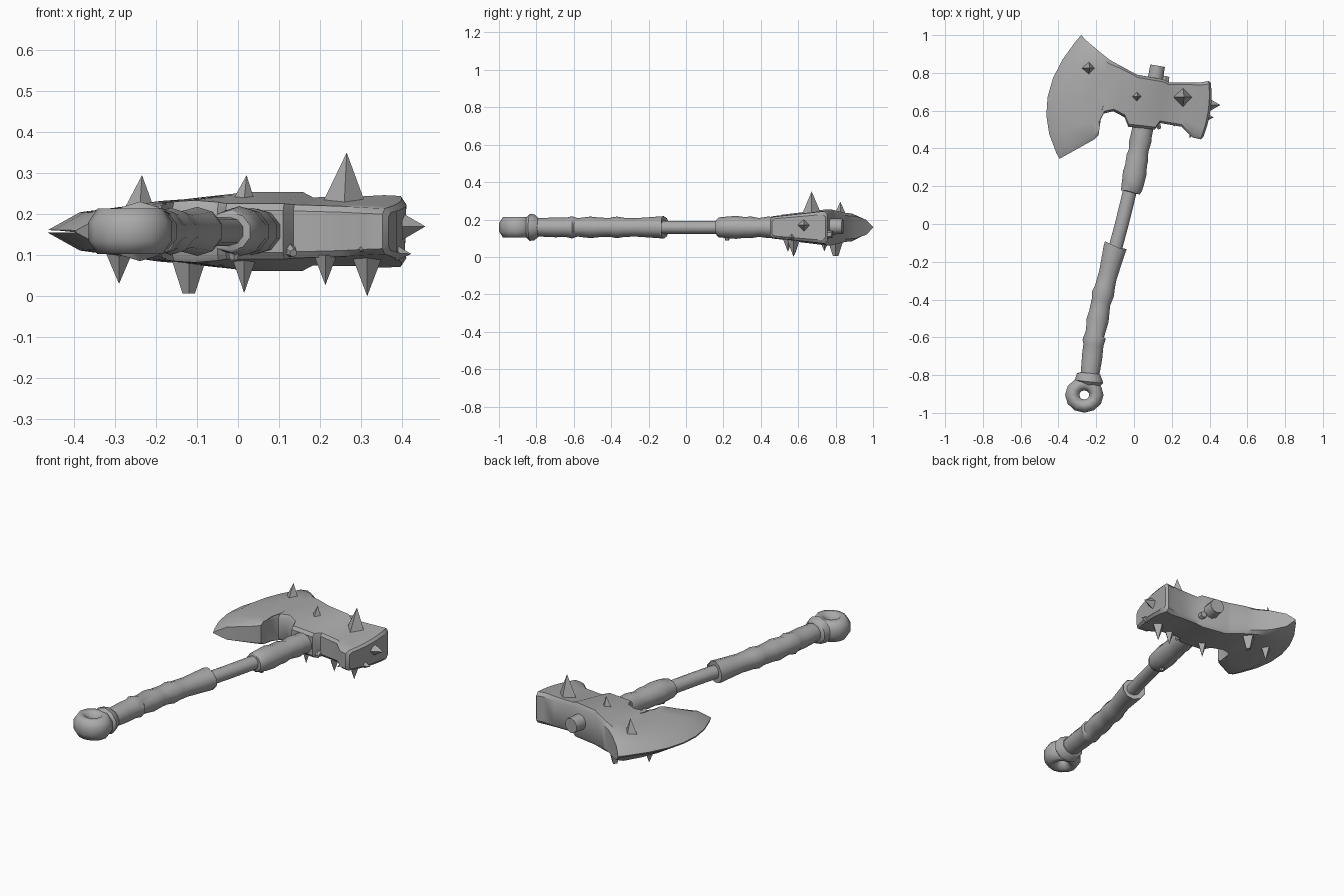
import bpy, bmesh, math
from mathutils import Vector, Matrix

if "Cube" in bpy.data.objects:
    bpy.data.objects.remove(bpy.data.objects["Cube"])

ZC = 0.158
grey = bpy.data.materials.new("plain grey")
grey.diffuse_color = (0.4, 0.4, 0.4, 1)
grey.use_nodes = True
grey.node_tree.nodes["Principled BSDF"].inputs["Base Color"].default_value = grey.diffuse_color


def finish(name, bm, angle=40):
    bmesh.ops.recalc_face_normals(bm, faces=bm.faces)
    me = bpy.data.meshes.new(name)
    bm.to_mesh(me)
    bm.free()
    me.materials.append(grey)
    ob = bpy.data.objects.new(name, me)
    bpy.context.collection.objects.link(ob)
    bpy.ops.object.select_all(action='DESELECT')
    ob.select_set(True)
    bpy.context.view_layer.objects.active = ob
    if angle:
        bpy.ops.object.shade_smooth_by_angle(angle=math.radians(angle))
    return ob


def skin(bm, rings):
    """Join closed rings of points into a capped tube."""
    vs = [[bm.verts.new(p) for p in r] for r in rings]
    n = len(vs[0])
    for a, b in zip(vs, vs[1:]):
        for i in range(n):
            j = (i + 1) % n
            bm.faces.new((a[i], a[j], b[j], b[i]))
    bm.faces.new(vs[0])
    bm.faces.new(vs[-1])


# Handle centre line: (y, x)
AXIS = [(-0.92, -0.262), (-0.82, -0.235), (-0.6, -0.21), (-0.4, -0.172),
        (-0.125, -0.1), (0.18, -0.013), (0.5, 0.045), (0.7, 0.08)]


def axis_x(y):
    for (y0, x0), (y1, x1) in zip(AXIS, AXIS[1:]):
        if y <= y1:
            return x0 + (x1 - x0) * (y - y0) / (y1 - y0)
    return AXIS[-1][1]


def tube(name, rows, sides=10):
    """Round bar along the handle from (y, radius) rows."""
    bm, rings = bmesh.new(), []
    for k, (y, r) in enumerate(rows):
        c = Vector((axis_x(y), y, ZC))
        d = Vector((axis_x(y + .02) - axis_x(y - .02), .04, 0)).normalized()
        side = Vector((d.y, -d.x, 0))
        tilt = 0.012 * math.sin(k * 2.1)        # wraps lie slightly askew
        ring = []
        for i in range(sides):
            a = 2 * math.pi * (i + .5) / sides
            ring.append(c + side * r * math.cos(a) + Vector((0, 0, r * .93 * math.sin(a)))
                        + d * tilt * math.cos(a))
        rings.append(ring)
    skin(bm, rings)
    return finish(name, bm)


# Handle parts
tube("shaft", [(-0.3, .038), (0.0, .038), (0.3, .038)])
tube("lower_grip", [(-0.84, .05), (-0.78, .053), (-0.70, .057), (-0.64, .056), (-0.61, .064),
                    (-0.58, .053), (-0.51, .062), (-0.46, .056), (-0.41, .054), (-0.37, .062),
                    (-0.33, .055), (-0.27, .053), (-0.20, .058), (-0.125, .064), (-0.118, .064)])
tube("upper_grip", [(0.168, .05), (0.175, .057), (0.22, .062), (0.27, .066), (0.31, .06),
                    (0.35, .062), (0.39, .054), (0.44, .062), (0.48, .058), (0.54, .06)])
tube("pommel_collar", [(-0.852, .06), (-0.835, .078), (-0.81, .074), (-0.79, .055)])

# Pommel ring with its hole
bm, vs = bmesh.new(), []
U, V = 12, 8
for i in range(U):
    a = 2 * math.pi * i / U
    row = []
    for j in range(V):
        b = 2 * math.pi * (j + .5) / V
        r = .064 + .041 * math.cos(b)
        row.append(bm.verts.new((-0.263 + r * math.cos(a), -0.905 + r * .92 * math.sin(a),
                                 ZC + .06 * math.sin(b))))
    vs.append(row)
for i in range(U):
    for j in range(V):
        bm.faces.new((vs[i][j], vs[(i + 1) % U][j],
                      vs[(i + 1) % U][(j + 1) % V], vs[i][(j + 1) % V]))
finish("pommel_ring", bm, 60)

# Axe head: columns from cutting edge to hammer face
# (top x, top y, bottom x, bottom y, sideways bulge, half depth top, half depth bottom)
COLUMNS = [
    (-.28, 1.0, -.395, .345, -.12, .003, .003),
    (-.245, .965, -.335, .378, -.09, .05, .045),
    (-.18, .91, -.21, .448, -.03, .075, .06),
    (-.13, .87, -.188, .47, 0, .079, .062),
    (-.10, .853, -.188, .53, 0, .082, .068),
    (-.075, .84, -.16, .585, 0, .085, .072),
    (-.03, .815, -.11, .597, 0, .09, .075),
    (.0, .80, -.05, .565, 0, .094, .07),
    (.02, .79, -.03, .515, 0, .098, .066),
    (.16, .765, .11, .50, 0, .098, .066),
    (.185, .75, .135, .535, 0, .084, .064),
    (.29, .75, .25, .515, 0, .086, .06),
    (.355, .75, .31, .458, .02, .09, .056),
    (.395, .757, .352, .448, .02, .088, .054),
    (.407, .745, .367, .46, .018, .07, .045),
]
STEPS = [(0, .78), (.05, 1), (.2, 1), (.35, 1), (.5, 1), (.65, 1), (.8, 1), (.95, 1), (1, .78)]
rings = []
for tx, ty, bx, by, bulge, ht, hb in COLUMNS:
    front, back = [], []
    for t, f in STEPS:
        x = tx + (bx - tx) * t + bulge * 4 * t * (1 - t)
        y = ty + (by - ty) * t
        h = (ht + (hb - ht) * t) * f
        front.append((x, y, ZC + h))
        back.append((x, y, ZC - h))
    rings.append(front + back[::-1])
bm = bmesh.new()
skin(bm, rings)
finish("axe_head", bm, 35)


def spike(name, base, tip, r, r_tip=0.0, sides=4):
    """Pointed stud from base to tip."""
    base, tip = Vector(base), Vector(tip)
    d = tip - base
    bm = bmesh.new()
    m = Matrix.Translation((base + tip) / 2) @ d.to_track_quat('Z', 'Y').to_matrix().to_4x4()
    bmesh.ops.create_cone(bm, cap_ends=True, segments=sides, radius1=r, radius2=r_tip,
                          depth=d.length, matrix=m)
    finish(name, bm, 40 if sides > 4 else 0)


# Spikes on the upper side: x, y, base z, tip z, radius
for i, (x, y, zb, zt, r) in enumerate([(-.237, .825, .205, .295, .04), (.018, .675, .235, .295, .026),
                                       (.262, .672, .225, .35, .053)]):
    spike(f"upper_spike_{i}", (x - .003, y, zb), (x + .003, y, zt), r)

# Spikes on the lower side: x, y, base z, tip z, radius, tip radius
for i, (x, y, zb, zt, r, rt) in enumerate([(-.29, .74, .105, .03, .032, 0), (-.12, .80, .09, .006, .042, .015),
                                           (.015, .58, .10, .008, .032, 0), (.213, .545, .10, .027, .028, 0),
                                           (.315, .575, .10, .0, .038, 0)]):
    spike(f"lower_spike_{i}", (x, y, zb), (x, y, zt), r, rt)

# Spikes on the hammer face
spike("face_spike_large", (.40, .63, .17), (.457, .63, .17), .033)
spike("face_spike_small", (.385, .565, .105), (.422, .565, .103), .02)

# Peg at the top of the socket and small rivets
spike("top_peg", (.11, .75, ZC + .005), (.125, .838, ZC + .005), .043, .041, 10)
spike("top_rivet", (.165, .75, .12), (.172, .782, .12), .022, .018, 6)
spike("socket_rivet", (.12, .54, .115), (.135, .505, .105), .02, .01, 6)
spike("hammer_rivet", (.31, .49, .12), (.295, .455, .11), .018, .0, 5)
spike("grip_rivet", (-.01, .22, .11), (-.01, .22, .088), .016, .01, 6)
